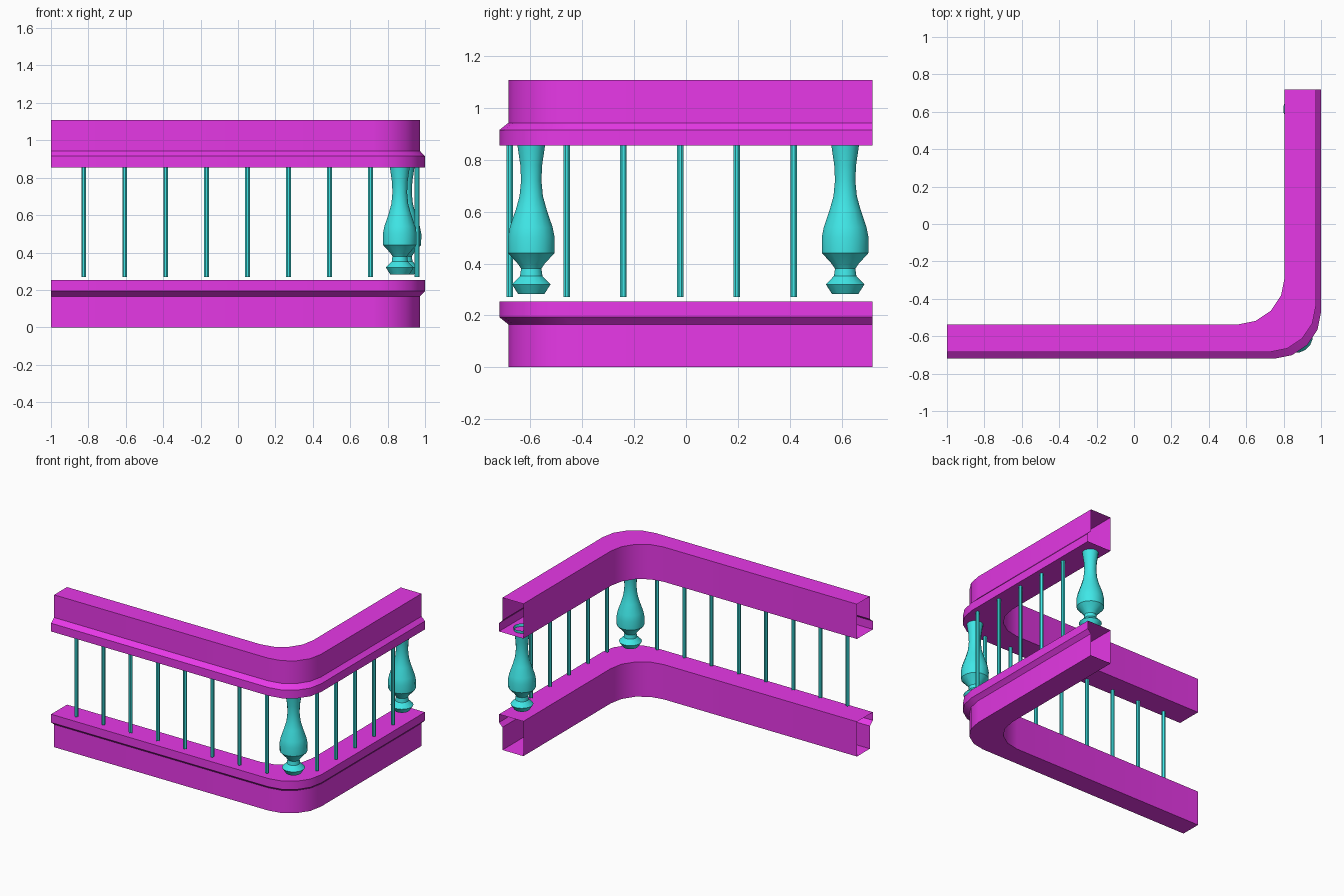
import bpy, bmesh
from math import sin, cos, pi

if "Cube" in bpy.data.objects:
    bpy.data.objects.remove(bpy.data.objects["Cube"])


def material(name, color):
    m = bpy.data.materials.new(name)
    m.diffuse_color = color
    m.use_nodes = True
    m.node_tree.nodes["Principled BSDF"].inputs["Base Color"].default_value = m.diffuse_color
    return m


STONE = material("rail_magenta", (0.8, 0.04, 0.8, 1))
METAL = material("baluster_teal", (0.05, 0.8, 0.8, 1))


def finish(name, bm, mat, angle=35):
    bmesh.ops.recalc_face_normals(bm, faces=bm.faces)
    me = bpy.data.meshes.new(name)
    bm.to_mesh(me)
    bm.free()
    me.materials.append(mat)
    ob = bpy.data.objects.new(name, me)
    bpy.context.collection.objects.link(ob)
    bpy.ops.object.select_all(action='DESELECT')
    ob.select_set(True)
    bpy.context.view_layer.objects.active = ob
    bpy.ops.object.shade_smooth_by_angle(angle=angle * pi / 180)
    return ob


def bridge(bm, rings, closed=True):
    for a, b in zip(rings, rings[1:]):
        n = len(a)
        for i in range(n if closed else n - 1):
            j = (i + 1) % n
            bm.faces.new((a[i], a[j], b[j], b[i]))


# L-shaped path with a rounded corner; cx, cy are the sharp corner position
def l_path(cx, cy, r=0.25, seg=4):
    pts = [(-1.0, cy)]
    for i in range(seg + 1):
        a = i * pi / 2 / seg
        pts.append((cx - r + r * sin(a), cy + r - r * cos(a)))
    return pts + [(cx, 0.72)]


INNER, BODY, LEDGE = (0.805, -0.537), (0.973, -0.685), (1.0, -0.72)
PROFILE = [(INNER, 0), (BODY, 0), (BODY, 0.165), (LEDGE, 0.193),
           (LEDGE, 0.253), (INNER, 0.253)]


# Hollow moulded rail with open ends
def rail(name, flip):
    bm = bmesh.new()
    lines = []
    for corner, z in PROFILE:
        h = 1.108 - z if flip else z
        lines.append([bm.verts.new((x, y, h)) for x, y in l_path(*corner)])
    bridge(bm, lines + [lines[0]], closed=False)
    return finish(name, bm, STONE)


rail("bottom_rail", False)
rail("top_rail", True)


# Turned shape around a vertical axis, open at the top
def lathe(name, x, y, profile, sides):
    bm = bmesh.new()
    rings = []
    for r, z in profile:
        rings.append([bm.verts.new((x + r * cos(2 * pi * (i + .5) / sides),
                                    y + r * sin(2 * pi * (i + .5) / sides), z))
                      for i in range(sides)])
    bridge(bm, rings)
    bm.faces.new(rings[0])
    return finish(name, bm, METAL)


# Thick turned balusters at the corner and the far end
TURNED = [(0.052, 0.283), (0.076, 0.32), (0.044, 0.352), (0.04, 0.38),
          (0.052, 0.398), (0.091, 0.44), (0.092, 0.50), (0.084, 0.54),
          (0.06, 0.61), (0.046, 0.66), (0.04, 0.72), (0.043, 0.78),
          (0.052, 0.84), (0.057, 0.875)]
lathe("corner_baluster", 0.865, -0.597, TURNED, 16)
lathe("end_baluster", 0.89, 0.614, TURNED, 16)

# Thin rods along both arms
ROD = [(0.0135, 0.27), (0.0135, 0.87)]
for i in range(8):
    lathe(f"front_rod_{i + 1}", -0.825 + 0.219 * i, -0.68, ROD, 8)
for i in range(5):
    lathe(f"side_rod_{i + 1}", 0.957, -0.46 + 0.2187 * i, ROD, 8)
